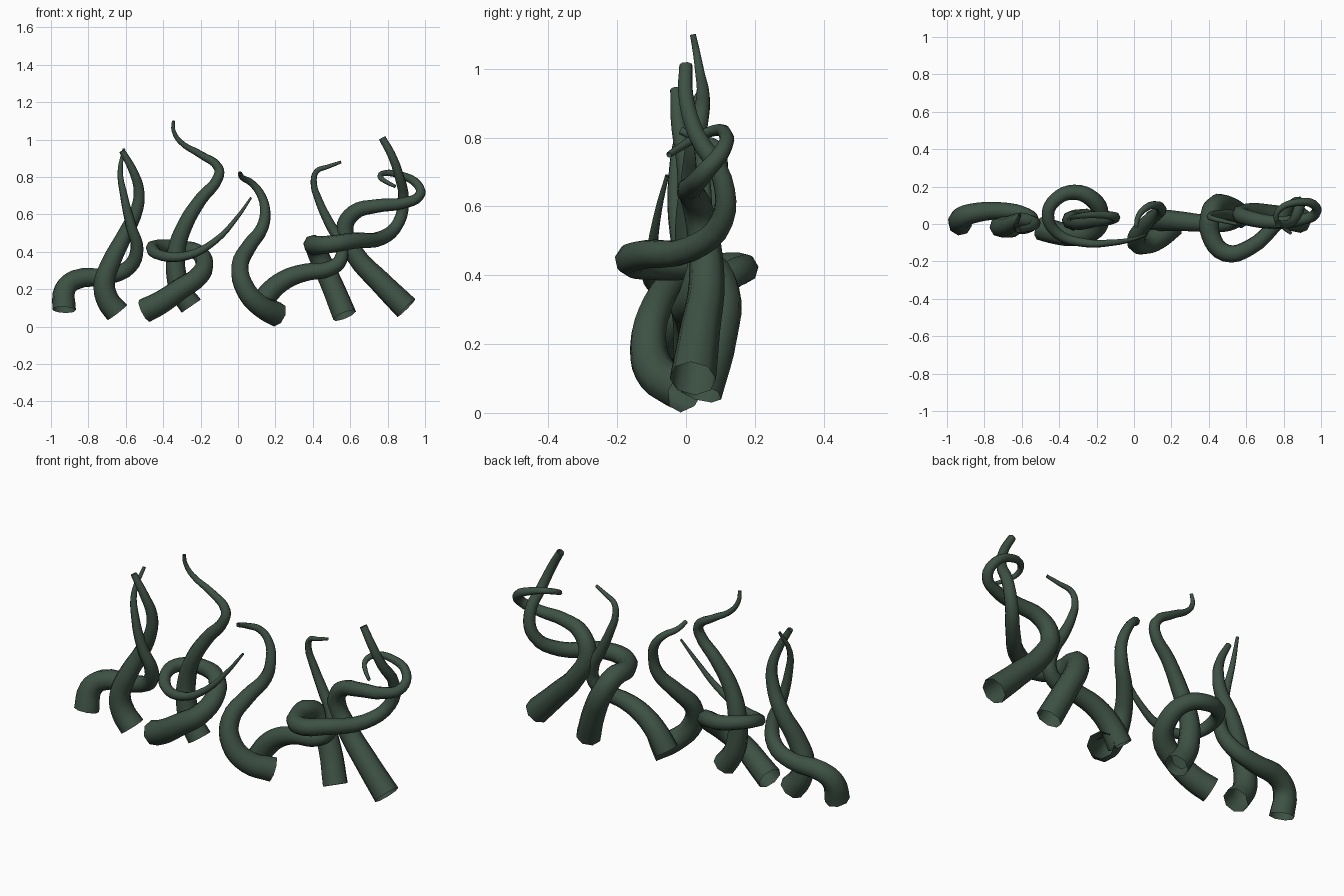
import bpy
from mathutils import Vector

default_cube = bpy.data.objects.get("Cube")
if default_cube:
    bpy.data.objects.remove(default_cube, do_unlink=True)


def make_material(name, colour):
    material = bpy.data.materials.new(name)
    material.use_nodes = True
    material.diffuse_color = colour
    shader = next(n for n in material.node_tree.nodes if n.type == "BSDF_PRINCIPLED")
    shader.inputs["Base Color"].default_value = colour
    shader.inputs["Roughness"].default_value = 0.8
    return material


vine_green = make_material("dark vine green", (0.047, 0.082, 0.058, 1))


def make_vine(name, base_radius, tip_radius, path):
    """Open eight-sided tube along a path, tapering evenly by length."""
    points = [Vector(p) for p in path]
    travelled = [0.0]
    for start, end in zip(points, points[1:]):
        travelled.append(travelled[-1] + (end - start).length)

    curve = bpy.data.curves.new(name, "CURVE")
    curve.dimensions = "3D"
    curve.resolution_u = 4
    curve.bevel_depth = 1.0
    curve.bevel_resolution = 2
    curve.use_fill_caps = False
    spline = curve.splines.new("BEZIER")
    spline.bezier_points.add(len(points) - 1)
    for knot, position, distance in zip(spline.bezier_points, points, travelled):
        fraction = distance / travelled[-1]
        knot.co = position
        knot.radius = base_radius + (tip_radius - base_radius) * fraction
        knot.handle_left_type = knot.handle_right_type = "AUTO"

    # Turn the swept curve into a smooth shaded mesh
    helper = bpy.data.objects.new(name + " path", curve)
    bpy.context.scene.collection.objects.link(helper)
    bpy.context.view_layer.update()
    evaluated = helper.evaluated_get(bpy.context.evaluated_depsgraph_get())
    mesh = bpy.data.meshes.new_from_object(evaluated)
    bpy.data.objects.remove(helper, do_unlink=True)
    mesh.name = name
    mesh.materials.clear()
    mesh.materials.append(vine_green)
    mesh.polygons.foreach_set("use_smooth", [True] * len(mesh.polygons))
    vine = bpy.data.objects.new(name, mesh)
    bpy.context.scene.collection.objects.link(vine)
    return vine


# Right-hand pair twisting around each other
make_vine("outer_right_vine", .064, .008, [
    (-.93, 0, .09), (-.925, .03, .2), (-.87, .055, .25), (-.7, .07, .27),
    (-.58, .05, .32), (-.54, .01, .42), (-.57, -.02, .53), (-.61, -.03, .7),
    (-.63, -.01, .83), (-.61, .05, .95)])
make_vine("inner_right_vine", .066, .016, [
    (-.645, -.005, .075), (-.695, -.01, .14), (-.715, -.015, .23),
    (-.68, -.01, .34), (-.6, .02, .5), (-.54, .01, .63), (-.53, 0, .73),
    (-.56, -.02, .83), (-.62, -.03, .94)])

# Tall vine and the coil looping around it
make_vine("tall_vine", .062, .009, [
    (-.25, .02, .11), (-.305, .02, .19), (-.33, .02, .28), (-.33, .02, .4),
    (-.28, .01, .55), (-.2, .02, .68), (-.105, .03, .8), (-.105, .04, .85),
    (-.2, .05, .92), (-.31, .04, .99), (-.345, .03, 1.05), (-.345, .02, 1.1)])
make_vine("coiled_vine", .066, .006, [
    (-.5, -.02, .085), (-.42, -.045, .125), (-.31, -.06, .2), (-.21, -.03, .27),
    (-.18, .05, .34), (-.22, .13, .4), (-.32, .17, .42), (-.42, .13, .43),
    (-.46, .05, .42), (-.41, -.05, .38), (-.27, -.1, .38), (-.12, -.1, .46),
    (0, -.08, .59), (.07, -.055, .69)])

# Hooked centre vine
make_vine("centre_vine", .068, .012, [
    (.21, 0, .065), (.12, -.08, .11), (.04, -.11, .2), (.01, -.08, .32),
    (.06, 0, .43), (.13, .06, .53), (.145, .08, .62), (.12, .1, .71),
    (.07, .09, .77), (.025, .045, .795), (.01, -.015, .82)])

# Left-hand cluster
make_vine("bent_vine", .062, .008, [
    (.105, .02, .09), (.165, .02, .18), (.25, .015, .25), (.36, .005, .29),
    (.49, 0, .31), (.55, .02, .36), (.545, .04, .45), (.49, .05, .55),
    (.43, .05, .68), (.405, .04, .77), (.42, .03, .83), (.48, .015, .855),
    (.55, 0, .88)])
make_vine("looping_vine", .066, .02, [
    (.57, .04, .06), (.5, .09, .23), (.44, .1, .36), (.41, .05, .43),
    (.41, -.06, .435), (.49, -.155, .44), (.62, -.125, .46), (.77, .01, .475),
    (.86, .105, .56), (.885, .105, .68), (.86, .03, .81), (.82, 0, .92),
    (.77, 0, 1.01)])
make_vine("ring_tipped_vine", .068, .009, [
    (.9, .02, .1), (.76, .04, .24), (.63, .06, .38), (.57, .05, .52),
    (.62, .03, .61), (.74, .01, .645), (.88, .02, .66), (.97, .055, .7),
    (.96, .105, .76), (.87, .115, .81), (.78, .08, .82), (.76, .03, .8),
    (.8, -.02, .77), (.84, -.05, .75)])
